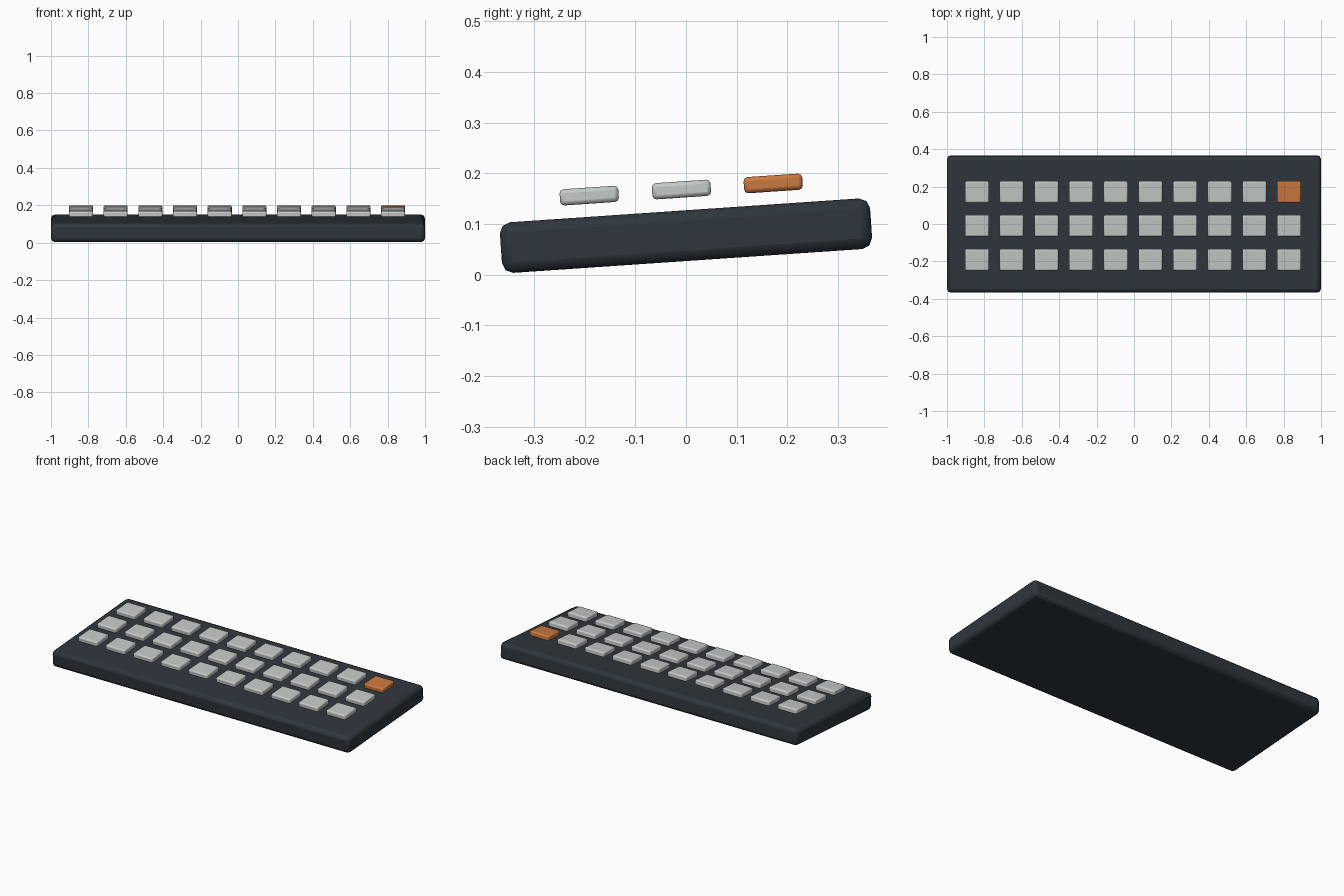
import bpy, math
from mathutils import Matrix

if "Cube" in bpy.data.objects:
    bpy.data.objects.remove(bpy.data.objects["Cube"])

TILT = math.radians(3.9)


def material(name, rgb):
    m = bpy.data.materials.new(name)
    m.diffuse_color = (*rgb, 1)
    m.use_nodes = True
    m.node_tree.nodes["Principled BSDF"].inputs["Base Color"].default_value = m.diffuse_color
    return m


slate = material("dark slate", (0.028, 0.037, 0.046))
grey = material("light grey", (0.56, 0.59, 0.57))
orange = material("orange", (0.60, 0.19, 0.05))


def rounded_box(name, centre, size, bevel, mat):
    """Bevelled block, tilted so its back edge is raised."""
    bpy.ops.mesh.primitive_cube_add(size=1)
    ob = bpy.context.object
    ob.name = name
    ob.data.transform(Matrix.Diagonal((*size, 1)))
    ob.location = centre
    ob.rotation_euler.x = TILT
    ob.data.materials.append(mat)
    mod = ob.modifiers.new("rounded edges", 'BEVEL')
    mod.width = bevel
    mod.segments = 2
    bpy.ops.object.shade_smooth_by_angle(angle=math.radians(30))
    return ob


# Keyboard case
rounded_box("case", (0, 0, 0.077), (2.0, 0.732, 0.1), 0.021, slate)

# Three rows of ten keycaps, floating just above the case
for row, (y, z) in enumerate([(-0.191, 0.156), (-0.009, 0.168), (0.172, 0.180)]):
    for col in range(10):
        accent = row == 2 and col == 9
        rounded_box("accent_key" if accent else f"key_{row + 1}_{col + 1}",
                    (-0.8395 + 0.1854 * col, y, z), (0.129, 0.116, 0.032),
                    0.008, orange if accent else grey)
